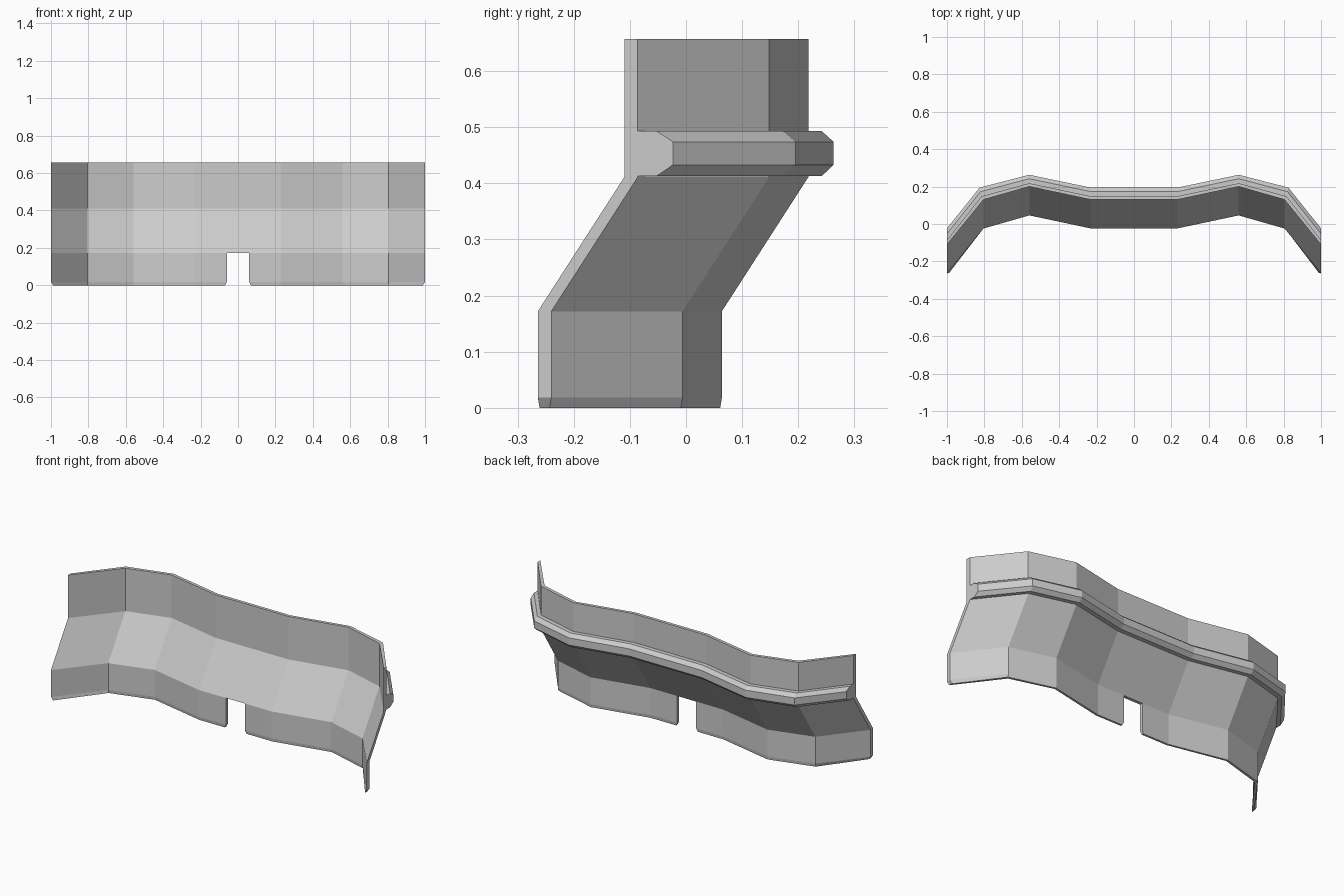
import bpy, bmesh

if "Cube" in bpy.data.objects:
    bpy.data.objects.remove(bpy.data.objects["Cube"])

# right-half stations: x front, y front, x back, y back (foot position), ridge y scale, ridge x push
HALF = [
    (0.06, -0.024, 0.06, -0.006, 1.03, 0.0),
    (0.23, -0.024, 0.23, -0.006, 1.03, 0.0),
    (0.56, 0.046, 0.56, 0.064, 1.0, 0.0),
    (0.805, -0.024, 0.815, -0.006, 1.04, 0.01),
    (1.0, -0.264, 1.0, -0.240, 1.4, 0.0),
]
STATIONS = [(-a, b, -c, d, e, -f) for a, b, c, d, e, f in reversed(HALF)] + HALF
SHIFT = 0.154                      # backward step from foot to rim
LEVELS = [(0.0, 0.0), (0.018, 0.0), (0.172, 0.0), (0.411, SHIFT), (0.657, SHIFT)]
NOTCH = len(HALF) - 1              # index of the middle cell


def finish(bm, name):
    bmesh.ops.recalc_face_normals(bm, faces=bm.faces)
    me = bpy.data.meshes.new(name)
    bm.to_mesh(me)
    bm.free()
    ob = bpy.data.objects.new(name, me)
    bpy.context.collection.objects.link(ob)
    return ob


# stepped wall with bevelled foot and central notch
def build_wall():
    bm = bmesh.new()
    grid = {}
    for i, (xf, yf, xb, yb, _, _) in enumerate(STATIONS):
        for k, (z, shift) in enumerate(LEVELS):
            dx = dy = 0.0
            if k == 0:
                dy = 0.003
                sign = 1 if xf > 0 else -1
                if i in (0, len(STATIONS) - 1):
                    dx = -0.012 * sign
                elif i in (NOTCH, NOTCH + 1):
                    dx = 0.009 * sign
            grid[i, k, 0] = bm.verts.new((xf + dx, yf + shift + dy, z))
            grid[i, k, 1] = bm.verts.new((xb + dx, yb + shift - dy, z))

    # keep only the faces that bound a single filled cell
    count = {}
    for i in range(len(STATIONS) - 1):
        for k in range(len(LEVELS) - 1):
            if i == NOTCH and k < 2:
                continue
            j, m = i + 1, k + 1
            for f in (
                ((i, k, 0), (j, k, 0), (j, m, 0), (i, m, 0)),
                ((i, k, 1), (j, k, 1), (j, m, 1), (i, m, 1)),
                ((i, k, 0), (i, k, 1), (i, m, 1), (i, m, 0)),
                ((j, k, 0), (j, k, 1), (j, m, 1), (j, m, 0)),
                ((i, k, 0), (j, k, 0), (j, k, 1), (i, k, 1)),
                ((i, m, 0), (j, m, 0), (j, m, 1), (i, m, 1)),
            ):
                key = frozenset(f)
                count[key] = None if key in count else f
    for f in count.values():
        if f:
            bm.faces.new([grid[p] for p in f])
    return finish(bm, "stepped_wall")


# chamfered ridge running along the back
def build_ridge():
    profile = [(-0.004, 0.413), (0.024, 0.413), (0.045, 0.433),
               (0.045, 0.474), (0.024, 0.493), (-0.004, 0.493)]
    bm = bmesh.new()
    rings = []
    for _, _, xb, yb, scale, push in STATIONS:
        rings.append([bm.verts.new((xb + push * d / 0.045, yb + SHIFT + d * scale, z))
                      for d, z in profile])
    n = len(profile)
    for a, b in zip(rings, rings[1:]):
        for p in range(n):
            q = (p + 1) % n
            bm.faces.new((a[p], b[p], b[q], a[q]))
    bm.faces.new(rings[0])
    bm.faces.new(rings[-1])
    return finish(bm, "back_ridge")


build_wall()
build_ridge()
